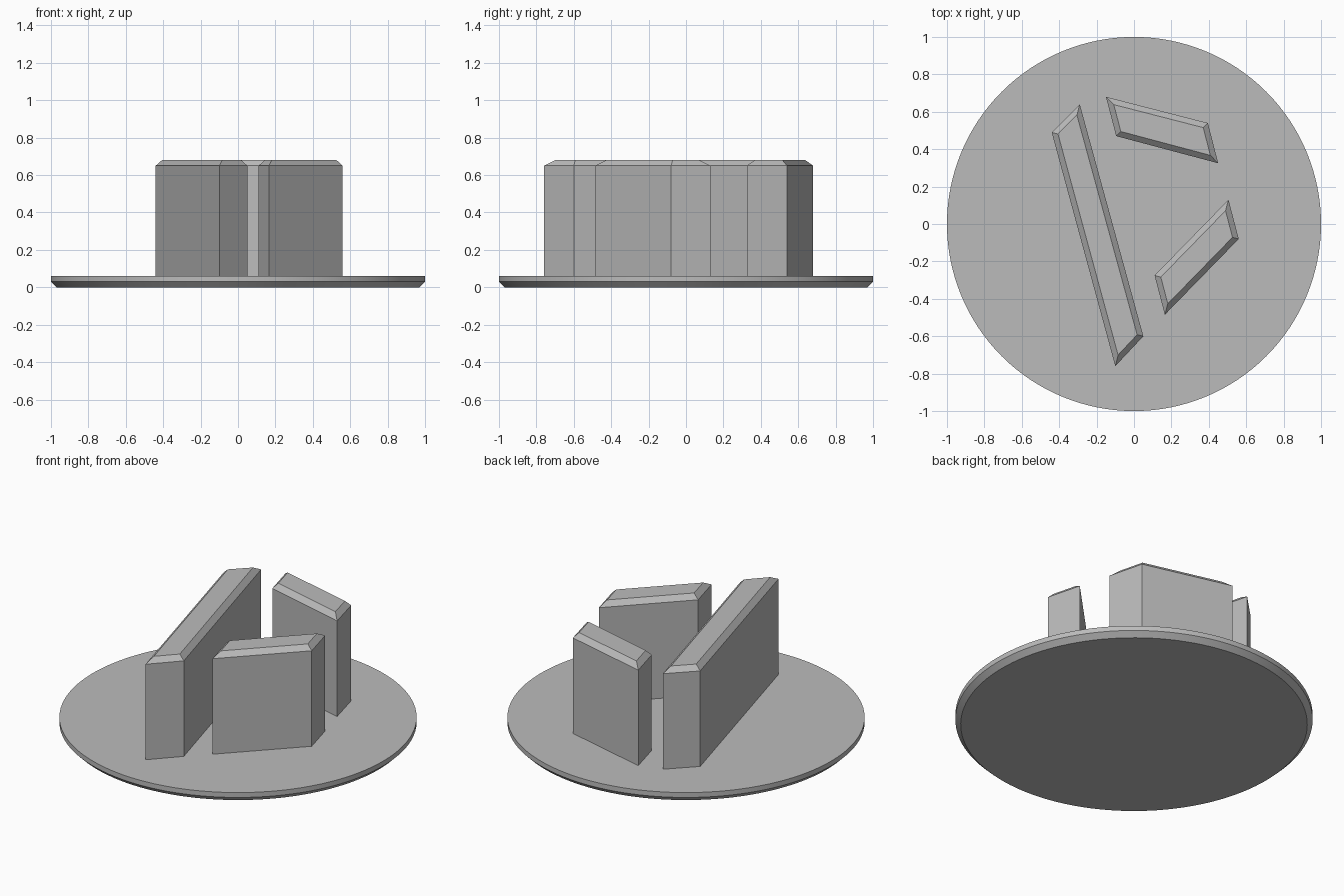
import bpy
import bmesh

cube = bpy.data.objects.get("Cube")
if cube:
    bpy.data.objects.remove(cube, do_unlink=True)

grey = bpy.data.materials.new("plain_grey")
grey.use_nodes = True
grey.diffuse_color = (0.5, 0.5, 0.5, 1)
grey.node_tree.nodes["Principled BSDF"].inputs["Base Color"].default_value = (0.5, 0.5, 0.5, 1)

BASE_TOP = 0.06
WALL_TOP = 0.68
CHAMFER = 0.03


def finish(name, bm):
    bmesh.ops.recalc_face_normals(bm, faces=bm.faces[:])
    mesh = bpy.data.meshes.new(name)
    bm.to_mesh(mesh)
    bm.free()
    mesh.materials.append(grey)
    obj = bpy.data.objects.new(name, mesh)
    bpy.context.collection.objects.link(obj)
    return obj


def extrude_up(bm, face, height):
    """Extrude a flat face upward and return the new top face."""
    result = bmesh.ops.extrude_face_region(bm, geom=[face])["geom"]
    verts = [g for g in result if isinstance(g, bmesh.types.BMVert)]
    bmesh.ops.translate(bm, verts=verts, vec=(0, 0, height))
    return next(g for g in result if isinstance(g, bmesh.types.BMFace))


def wall(name, outline):
    """Upright slab with a chamfered top rim, slightly sunk into the base."""
    bm = bmesh.new()
    bottom = BASE_TOP - 0.01
    face = bm.faces.new([bm.verts.new((x, y, bottom)) for x, y in outline])
    top = extrude_up(bm, face, WALL_TOP - CHAMFER - bottom)
    bmesh.ops.recalc_face_normals(bm, faces=bm.faces[:])
    bmesh.ops.inset_individual(bm, faces=[top], thickness=CHAMFER, use_even_offset=True)
    for v in top.verts:
        v.co.z = WALL_TOP
    return finish(name, bm)


# Round base with a chamfered lower rim
bm = bmesh.new()
bmesh.ops.create_circle(bm, cap_ends=True, segments=128, radius=1 - CHAMFER)
rim = extrude_up(bm, bm.faces[:][0], CHAMFER)
for v in rim.verts:
    v.co.xy = v.co.xy.normalized()
extrude_up(bm, rim, BASE_TOP - CHAMFER)
base = finish("round_base", bm)
bpy.ops.object.select_all(action="DESELECT")
base.select_set(True)
bpy.context.view_layer.objects.active = base
bpy.ops.object.shade_smooth_by_angle()

# Three upright slabs around the middle
wall("long_wall", [(-0.44, 0.49), (-0.10, -0.76), (0.05, -0.60), (-0.29, 0.64)])
wall("back_wall", [(-0.15, 0.68), (-0.095, 0.47), (0.45, 0.325), (0.395, 0.54)])
wall("front_wall", [(0.505, 0.13), (0.11, -0.275), (0.165, -0.485), (0.56, -0.08)])
